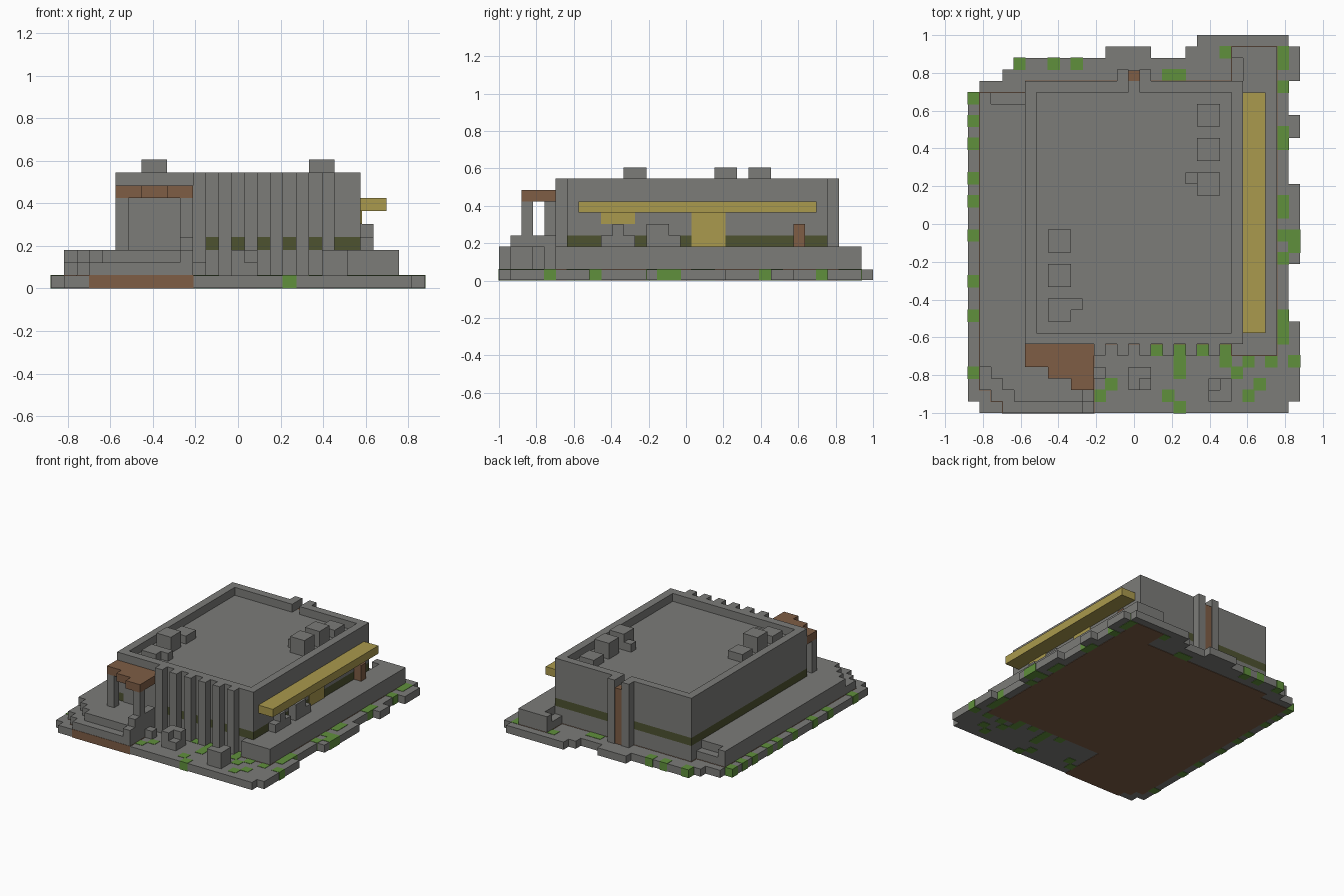
import bpy
import bmesh
from mathutils import Vector

cube = bpy.data.objects.get("Cube")
if cube:
    bpy.data.objects.remove(cube, do_unlink=True)

UNIT = 2 / 33                       # size of one block
ORIGIN = Vector((-14.5, -16.5, 0))  # block grid corner
SKIN = 0.04                         # how far painted blocks stand proud


def material(name, *rgb):
    mat = bpy.data.materials.new(name)
    mat.use_nodes = True
    mat.diffuse_color = (*rgb, 1)
    mat.node_tree.nodes["Principled BSDF"].inputs["Base Color"].default_value = (*rgb, 1)
    return mat


STONE = material("grey stone", 0.2, 0.2, 0.19)
EARTH = material("brown earth", 0.21, 0.11, 0.06)
OLIVE = material("dark olive", 0.075, 0.084, 0.03)
GRASS = material("grass green", 0.117, 0.28, 0.045)
YELLOW = material("dull yellow", 0.4, 0.32, 0.075)


def part(name, mat, z_range, areas, grow=0.0):
    """Blocks over (x0, x1, y0, y1) areas, all sharing one height range."""
    bm = bmesh.new()
    for x0, x1, y0, y1 in areas:
        low = Vector((x0 - grow, y0 - grow, max(z_range[0] - grow, 0)))
        high = Vector((x1 + grow, y1 + grow, z_range[1] + grow))
        verts = bmesh.ops.create_cube(bm, size=1)["verts"]
        for v in verts:
            corner = [high[a] if v.co[a] > 0 else low[a] for a in range(3)]
            v.co = (Vector(corner) + ORIGIN) * UNIT
    mesh = bpy.data.meshes.new(name)
    bm.to_mesh(mesh)
    bm.free()
    mesh.materials.append(mat)
    obj = bpy.data.objects.new(name, mesh)
    bpy.context.collection.objects.link(obj)
    return obj


def stairs(corner_y, count):
    """Areas with a corner cut back in diagonal steps."""
    return [(1 + n, 11, corner_y - n, 6) for n in range(count)]


# Ragged ground slab
part("ground_slab", STONE, (0.05, 1), [
    (1, 28, 0, 29), (0, 1, 1, 28), (3, 28, 29, 30), (4, 28, 30, 31),
    (12, 16, 31, 32), (19, 28, 31, 32), (20, 28, 32, 33)])
part("ground_edge_tabs", STONE, (0.05, 1), [
    (28, 29, y0, y1) for y0, y1 in ((1, 8), (13, 20), (24, 26), (29, 32))])

# Earth below the building, showing at the front and underneath
part("earth_foundation", EARTH, (0, 1), stairs(2, 3) + [
    (1, 24, 6, 28), (5, 24, 28, 29), (23, 27, 5, 32)], SKIN)

# Grass blocks, listed by row
grass_rows = {
    0: [18], 1: [11, 17, 24], 2: [12, 25], 3: [0, 18, 23],
    4: [18, 22, 24, 26, 28], 5: [16, 18, 20, 22], 6: [27], 7: [27],
    8: [0, 27], 11: [0], 13: [27], 14: [28], 15: [0, 27, 28], 17: [27],
    18: [0, 27], 20: [0], 23: [0, 27], 24: [27], 25: [0], 27: [0],
    28: [27], 29: [17, 18], 30: [4, 7, 9, 27], 31: [22, 27]}
part("grass_patches", GRASS, (0.03, 1), [
    (x, x + 1, y, y + 1) for y, row in grass_rows.items() for x in row], SKIN)

# Raised terraces with stepped front corner
part("terrace_lower_step", STONE, (1, 2), stairs(2, 3) + [
    (2, 5, 27, 28), (23, 24, 29, 31)])
part("terrace", STONE, (1, 3), stairs(4, 4) + [
    (1, 5, 6, 27), (1, 2, 27, 28), (24, 27, 5, 32),
    (23, 24, 5, 6), (23, 24, 31, 32)])

# Building stacked in layers
HALL = [(5, 24, 6, 29)]
part("hall_plinth", STONE, (1, 3), HALL)
part("hall_window_band", OLIVE, (3, 4), HALL)
part("hall_walls", STONE, (4, 8), HALL)
part("roof_parapet", STONE, (8, 9), [
    (5, 6, 6, 29), (23, 24, 6, 29), (6, 23, 6, 7),
    (6, 14, 28, 29), (15, 23, 28, 29)])
part("front_pillars", STONE, (1, 9), [(x, x + 1, 5, 6) for x in range(11, 22, 2)])

# Rear drain between two pillars
part("rear_pillars", STONE, (1, 9), [(x, x + 1, 29, 30) for x in (13, 15)])
part("rear_drain", EARTH, (1, 8), [(14, 15, 29, 29.9)])

# Rooftop units
part("roof_units_tall", STONE, (8, 10), [
    (7, 9, 11, 13), (20, 22, 19, 21), (20, 22, 22, 24)])
part("roof_units_low", STONE, (8, 9), [
    (7, 9, 8, 10), (7, 9, 14, 16), (20, 22, 25, 27), (9, 10, 9, 10), (19, 20, 20, 21)])

# Entrance porch
part("porch_roof", EARTH, (7, 8), [(5, 11, 4, 6), (7, 11, 3, 4), (9, 11, 2, 3)])
part("porch_posts", STONE, (3, 7), [(5, 6, 4, 5), (10, 11, 2, 3)])
part("porch_door", STONE, (3, 7), [(6, 11, 5.9, 6)])
part("porch_kerb", STONE, (1, 4), [(10, 11, 1, 5)])
part("porch_kerb_end", STONE, (1, 3), [(10, 11, 0, 1)])
part("porch_side_block", STONE, (1, 2), [(11, 12, 3, 4)])

# Planters on the forecourt, each with a lower corner
part("planters", STONE, (1, 3), [
    (14, 16, 3, 4), (14, 15, 2, 3), (21, 23, 1, 2), (22, 23, 2, 3)])
part("planter_corners", STONE, (1, 2), [(15, 16, 2, 3), (21, 22, 2, 3)])

# Side awning, doors and seating
part("side_awning", YELLOW, (6, 7), [(24, 26, 7, 28)])
part("side_door", YELLOW, (3, 6), [(24, 24.1, 17, 20)])
part("side_sign_panel", YELLOW, (5, 6), [(24, 24.1, 9, 12)])
part("side_seats_high", STONE, (3, 5), [(24, 25, 10, 11), (24, 25, 13, 15)])
part("side_seats_low", STONE, (3, 4), [
    (24, 25, 9, 10), (24, 25, 11, 12), (24, 25, 15, 16)])
part("side_crate", EARTH, (3, 5), [(24, 25, 26, 27)])
